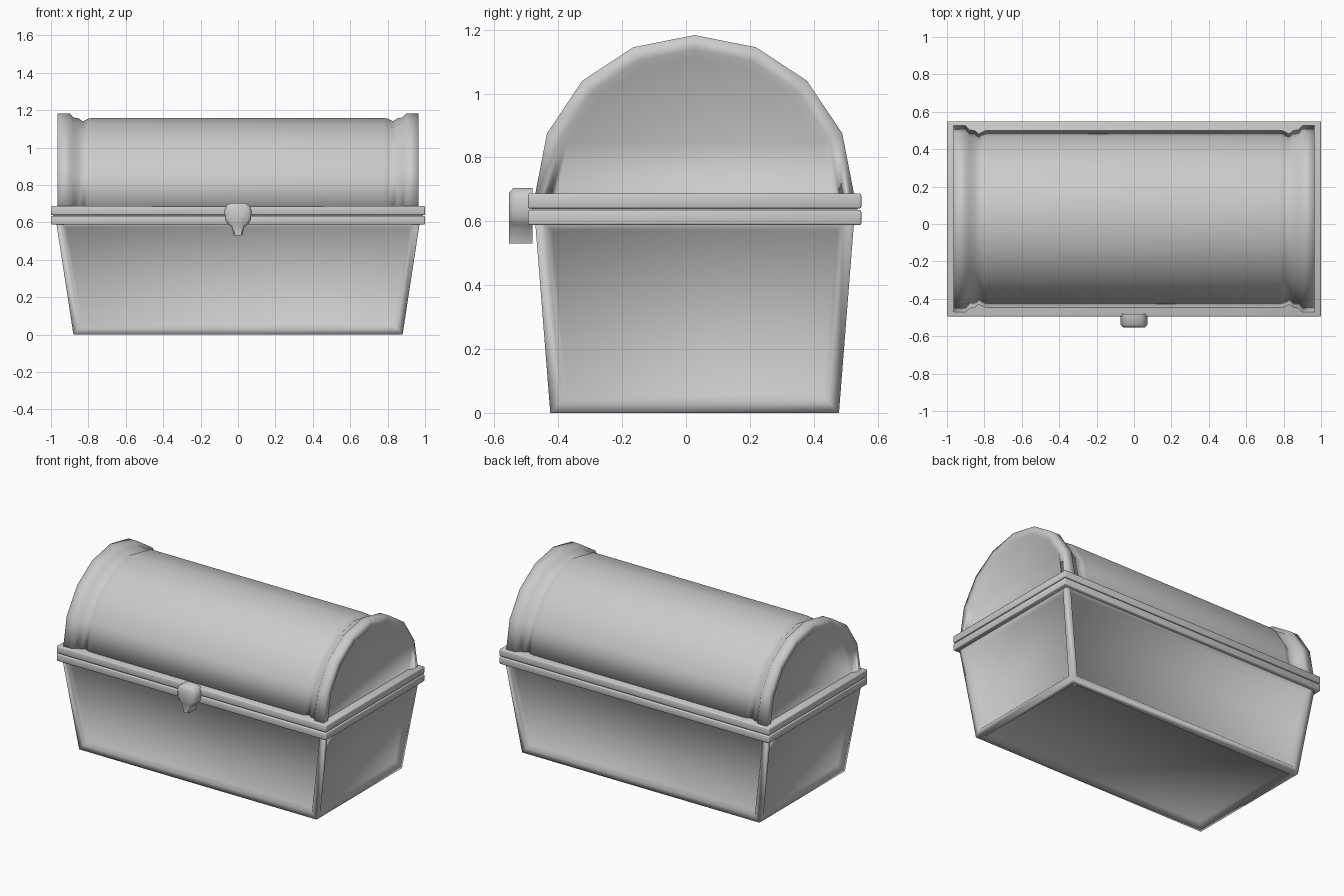
import bpy, bmesh
from mathutils import Matrix

if "Cube" in bpy.data.objects:
    bpy.data.objects.remove(bpy.data.objects["Cube"])

CY = 0.027  # depth centre of the chest body
grey = bpy.data.materials.new("plain_grey")
grey.diffuse_color = (0.6, 0.6, 0.6, 1)
grey.use_nodes = True
grey.node_tree.nodes["Principled BSDF"].inputs["Base Color"].default_value = grey.diffuse_color


def finish(bm, name, angle=None):
    bmesh.ops.recalc_face_normals(bm, faces=bm.faces)
    me = bpy.data.meshes.new(name)
    bm.to_mesh(me)
    bm.free()
    me.materials.append(grey)
    ob = bpy.data.objects.new(name, me)
    bpy.context.collection.objects.link(ob)
    bpy.ops.object.select_all(action='DESELECT')
    ob.select_set(True)
    bpy.context.view_layer.objects.active = ob
    if angle is None:
        bpy.ops.object.shade_smooth()
    else:
        bpy.ops.object.shade_smooth_by_angle(angle=angle)
    return ob


def loft(bm, loops):
    """Skin closed loops of equal length and cap both ends."""
    rings = [[bm.verts.new(p) for p in loop] for loop in loops]
    n = len(rings[0])
    for a, b in zip(rings, rings[1:]):
        for i in range(n):
            j = (i + 1) % n
            bm.faces.new((a[i], a[j], b[j], b[i]))
    bm.faces.new(rings[0])
    bm.faces.new(rings[-1])


def rect(hx, hy, z):
    return [(sx * hx, CY + sy * hy, z)
            for sx, sy in ((-1, -1), (1, -1), (1, 1), (-1, 1))]


# Tapered base with framed, recessed panels on the sides and underneath
bm = bmesh.new()
loft(bm, [rect(0.88, 0.452, 0), rect(0.975, 0.501, 0.62)])
bmesh.ops.recalc_face_normals(bm, faces=bm.faces)
panels = [f for f in bm.faces if f.normal.z < 0.9]
bmesh.ops.inset_individual(bm, faces=panels, thickness=0.05)
bmesh.ops.inset_individual(bm, faces=panels, thickness=0.025, depth=-0.025)
finish(bm, "base")

# Double rim around the opening, with a narrow groove between
for name, z0, z1, inset in (("lower_rim", 0.588, 0.635, 0),
                            ("rim_groove", 0.63, 0.645, 0.012),
                            ("upper_rim", 0.64, 0.687, 0)):
    bm = bmesh.new()
    loft(bm, [rect(1 - inset, 0.522 - inset, z) for z in (z0, z1)])
    if not inset:
        bmesh.ops.bevel(bm, geom=bm.edges[:], offset=0.006, segments=2,
                        profile=0.5, affect='EDGES')
    finish(bm, name, 0.9)

# Barrel lid: arch sections along x, with raised end ribs and recessed ends
half = [(0.504, 0), (0.4625, 0.215), (0.352, 0.38), (0.192, 0.485)]
arch = half + [(0, 0.523)] + [(-y, z) for y, z in reversed(half)]


def arch_loop(x, off):
    sy, sz = 1 - off / 0.498, 1 - off / 0.523
    return [(x, CY + y * sy, 0.66 + z * sz) for y, z in arch]


side = [(0.945, 0.07), (0.965, 0.045), (0.965, 0), (0.90, 0), (0.88, 0.022),
        (0.85, 0.027), (0.83, 0.043), (0.80, 0.028), (0.78, 0.025)]
sections = side + [(-x, off) for x, off in reversed(side)]
bm = bmesh.new()
loft(bm, [arch_loop(x, off) for x, off in sections])
finish(bm, "lid")

# Clasp: shield outline with a chamfered front
right = [(0.04, 0.705), (0.062, 0.69), (0.072, 0.665), (0.07, 0.615),
         (0.055, 0.59), (0.034, 0.575), (0.022, 0.53)]
outline = right + [(-x, z) for x, z in reversed(right)]


def clasp_loop(y, s):
    return [(x * s, y, 0.63 + (z - 0.63) * (s if z > 0.56 else 1)) for x, z in outline]


bm = bmesh.new()
loft(bm, [clasp_loop(-0.48, 1), clasp_loop(-0.54, 1), clasp_loop(-0.554, 0.78)])
finish(bm, "clasp", 0.9)
